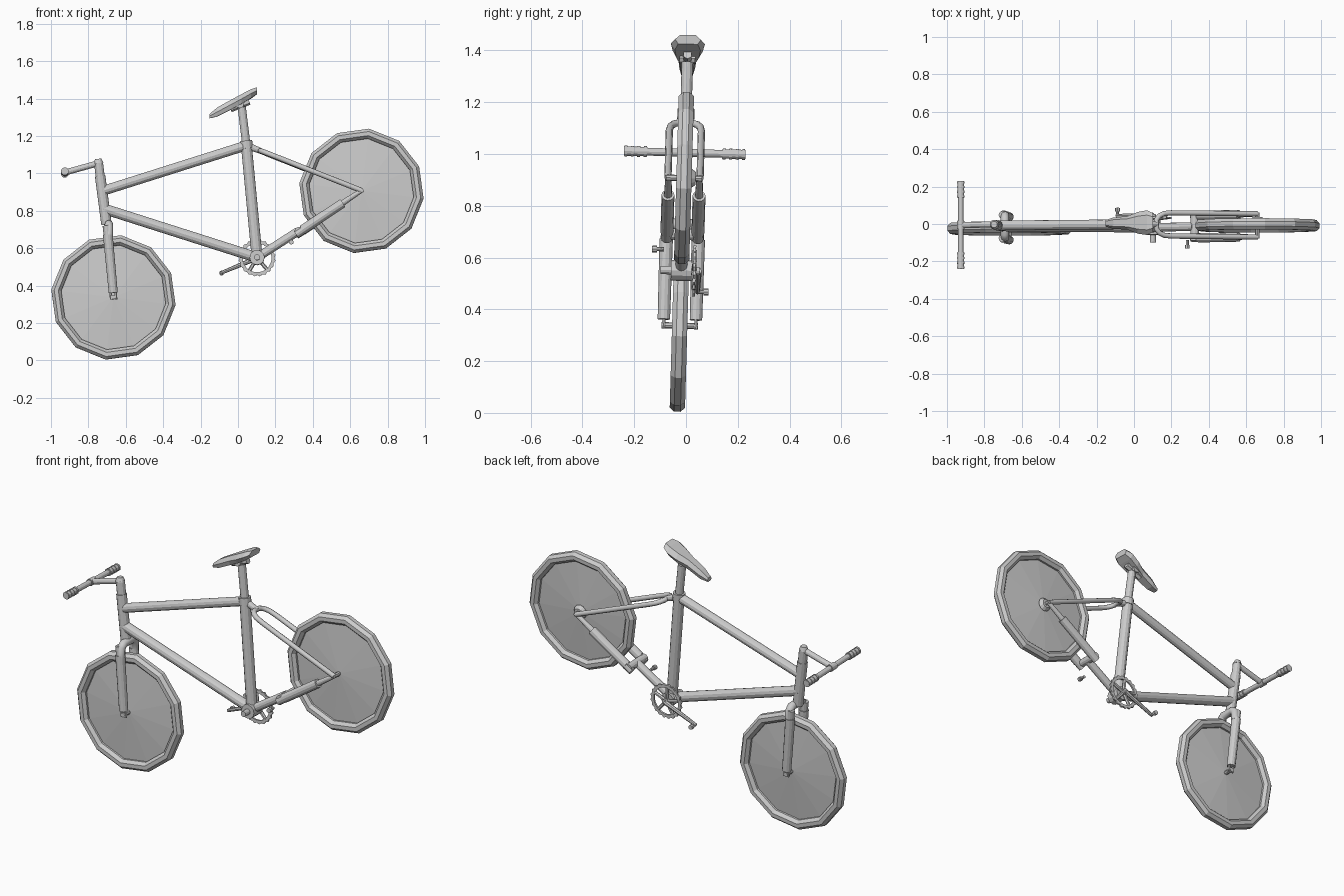
import bpy, bmesh, math
from mathutils import Matrix, Vector

if "Cube" in bpy.data.objects:
    bpy.data.objects.remove(bpy.data.objects["Cube"])

# The whole bicycle leans slightly sideways
LEAN = Matrix.Translation((0, -0.034, 0)) @ Matrix.Rotation(-0.029, 4, 'X')
PITCH = math.radians(23)

grey = bpy.data.materials.new("plain_grey")
grey.use_nodes = True
grey.diffuse_color = (0.6, 0.6, 0.6, 1)
grey.node_tree.nodes["Principled BSDF"].inputs["Base Color"].default_value = (0.6, 0.6, 0.6, 1)


def add(name, data):
    data.materials.append(grey)
    obj = bpy.data.objects.new(name, data)
    bpy.context.collection.objects.link(obj)
    obj.matrix_world = LEAN
    return obj


def finish(name, bm):
    bmesh.ops.recalc_face_normals(bm, faces=bm.faces)
    mesh = bpy.data.meshes.new(name)
    bm.to_mesh(mesh)
    bm.free()
    return add(name, mesh)


def cone(bm, p, q, r1, r2=None, sides=12):
    p, q = Vector(p), Vector(q)
    d = q - p
    m = Matrix.Translation((p + q) / 2) @ d.to_track_quat('Z', 'Y').to_matrix().to_4x4()
    bmesh.ops.create_cone(bm, cap_ends=True, segments=sides, radius1=r1,
                          radius2=r1 if r2 is None else r2, depth=d.length, matrix=m)


def tube(name, p, q, r1, r2=None, sides=12):
    bm = bmesh.new()
    cone(bm, p, q, r1, r2, sides)
    return finish(name, bm)


def rings_mesh(name, rings, closed=False):
    bm = bmesh.new()
    loops = [[bm.verts.new(c) for c in ring] for ring in rings]
    n = len(loops[0])
    pairs = list(zip(loops, loops[1:])) + ([(loops[-1], loops[0])] if closed else [])
    for a, b in pairs:
        for i in range(n):
            j = (i + 1) % n
            bm.faces.new((a[i], a[j], b[j], b[i]))
    if not closed:
        bm.faces.new(loops[0])
        bm.faces.new(loops[-1])
    return finish(name, bm)


def pipe(name, points, r):
    curve = bpy.data.curves.new(name, 'CURVE')
    curve.dimensions = '3D'
    curve.bevel_depth = r
    curve.bevel_resolution = 2
    curve.use_fill_caps = True
    spline = curve.splines.new('POLY')
    spline.points.add(len(points) - 1)
    for pt, c in zip(spline.points, points):
        pt.co = (*c, 1)
    return add(name, curve)


# Wheels: twelve-sided tyre and a shallow coned disc
def wheel(name, cx, cz, n=12):
    def ring(r, y):
        return [(cx + r * math.cos(PITCH + math.tau * i / n), y,
                 cz + r * math.sin(PITCH + math.tau * i / n)) for i in range(n)]
    section = [math.tau * (k + 0.5) / 8 for k in range(8)]
    rings_mesh(name + "_tyre", [ring(0.308 + 0.029 * math.cos(a), 0.032 * math.sin(a))
                                for a in section], closed=True)
    bm = bmesh.new()
    rim = [bm.verts.new(c) for c in ring(0.295, 0)]
    for side in (-1, 1):
        hub = bm.verts.new((cx, side * 0.02, cz))
        for i in range(n):
            bm.faces.new((rim[i], rim[(i + 1) % n], hub))
    finish(name + "_disc", bm)
    tube(name + "_axle", (cx, -0.07, cz), (cx, 0.07, cz), 0.012, sides=8)


FRONT, REAR = (-0.666, 0.337), (0.66, 0.907)
wheel("front_wheel", *FRONT)
wheel("rear_wheel", *REAR)
tube("rear_sprocket", (0.66, 0.025, 0.907), (0.66, 0.045, 0.907), 0.04, 0.025)

# Main frame
BB = (0.102, 0, 0.55)
SEAT = (0.045, 0, 1.15)
tube("top_tube", (-0.72, 0, 0.908), SEAT, 0.026)
tube("down_tube", (-0.72, 0, 0.812), BB, 0.028)
tube("seat_tube", BB, (0.043, 0, 1.17), 0.029)
tube("seat_post", (0.045, 0, 1.15), (0.02, 0, 1.355), 0.022)
tube("seat_collar", (0.047, 0, 1.135), (0.043, 0, 1.175), 0.033)
tube("head_tube", (-0.737, 0, 0.985), (-0.703, 0, 0.727), 0.028)
tube("steerer", (-0.746, 0, 1.06), (-0.735, 0, 0.97), 0.024)
tube("steerer_cap", (-0.748, 0, 1.078), (-0.746, 0, 1.055), 0.017, 0.026)

# Stem and handlebar with ribbed grips
BAR = (-0.926, 1.005)
tube("stem", (-0.746, 0, 1.055), (BAR[0], 0, BAR[1]), 0.016)
tube("handlebar", (BAR[0], -0.23, BAR[1]), (BAR[0], 0.23, BAR[1]), 0.015)
tube("bar_clamp", (BAR[0], -0.022, BAR[1]), (BAR[0], 0.022, BAR[1]), 0.02)
bm = bmesh.new()
for s in (-1, 1):
    cone(bm, (BAR[0], s * 0.145, BAR[1]), (BAR[0], s * 0.235, BAR[1]), 0.018)
    for k in range(4):
        y = 0.147 + k * 0.025
        cone(bm, (BAR[0], s * y, BAR[1]), (BAR[0], s * (y + 0.011), BAR[1]), 0.021)
finish("grips", bm)

# Front fork
pipe("fork_crown", [(-0.69, s * y, z) for s, y, z in
                    ((-1, 0.062, 0.66), (-1, 0.06, 0.71), (-1, 0.04, 0.728),
                     (1, 0.04, 0.728), (1, 0.06, 0.71), (1, 0.062, 0.66))], 0.023)
bm = bmesh.new()
for s in (-1, 1):
    y = s * 0.062
    cone(bm, (-0.703, y, 0.72), (-0.69, y, 0.62), 0.021)
    cone(bm, (-0.696, y, 0.67), (-0.667, y, 0.36), 0.026, 0.024)
    for dx in (-0.014, 0.012):
        cone(bm, (-0.667 + dx, y, 0.37), (-0.664 + dx, y, 0.325), 0.007, sides=6)
finish("fork_legs", bm)

# Rear stays: single lower tube, thick sleeves and thin ends
tube("lower_stay", BB, (0.32, 0, 0.69), 0.023)
tube("stay_crown", (0.325, -0.075, 0.69), (0.325, 0.075, 0.69), 0.022)
bm = bmesh.new()
for s in (-1, 1):
    y = s * 0.06
    cone(bm, (0.31, y, 0.672), (0.36, y, 0.705), 0.022)
    cone(bm, (0.345, y, 0.697), (0.56, y, 0.84), 0.025)
    cone(bm, (0.55, y, 0.834), (0.66, y, 0.907), 0.016, 0.012)
finish("lower_stay_legs", bm)

# Upper stays: one bent pipe forming an arch behind the seat tube
slope = (1.125 - REAR[1]) / (0.11 - REAR[0])
half = [(0.66, 0.062), (0.2, 0.062), (0.16, 0.058), (0.135, 0.045), (0.12, 0.024)]
arch = [(x, y, 1.125 + slope * (x - 0.11)) for x, y in half]
pipe("upper_stays", arch + [(x, -y, z) for x, y, z in reversed(arch)], 0.014)
tube("stay_bridge", SEAT, (0.125, 0, 1.119), 0.02, 0.015)

# Bottom bracket and chainring
bx, bz = BB[0], BB[2]
tube("bottom_bracket", (bx, -0.04, bz), (bx, 0.04, bz), 0.04)
tube("crank_axle", (bx, -0.08, bz), (bx, 0.07, bz), 0.016)


def circle(r, y, n=40, tooth=0.0):
    return [(bx + (r + tooth * (i % 2)) * math.cos(math.tau * i / n), y,
             bz + (r + tooth * (i % 2)) * math.sin(math.tau * i / n)) for i in range(n)]


rings_mesh("chainring", [circle(0.092, 0.045, tooth=0.008), circle(0.092, 0.055, tooth=0.008),
                         circle(0.077, 0.055), circle(0.077, 0.045)], closed=True)
bm = bmesh.new()
for k in range(5):
    a = math.tau * k / 5 + 0.4
    cone(bm, (bx, 0.05, bz), (bx + 0.08 * math.cos(a), 0.05, bz + 0.08 * math.sin(a)), 0.01, sides=6)
finish("chainring_spokes", bm)

# Crank arm and pedal spindles
tube("crank_arm", (bx, 0.065, bz), (-0.095, 0.065, 0.468), 0.014, 0.009, sides=8)
bm = bmesh.new()
for x, y, z, s in ((-0.088, 0.062, 0.47, 1), (0.285, -0.07, 0.63, -1)):
    cone(bm, (x, y, z), (x, y + s * 0.03, z), 0.008, sides=8)
    cone(bm, (x, y + s * 0.026, z), (x, y + s * 0.045, z), 0.013, sides=8)
finish("pedal_spindles", bm)

# Saddle: lofted from narrow nose to broad tail
stations = [(-0.152, 1.318, 1.295, 0.018), (-0.11, 1.353, 1.305, 0.03), (-0.035, 1.395, 1.343, 0.036),
            (0.02, 1.424, 1.372, 0.058), (0.07, 1.45, 1.402, 0.066), (0.102, 1.46, 1.425, 0.05)]
rings_mesh("saddle", [[(x, -w, (t + b) / 2), (x, -w * 0.6, t), (x, w * 0.6, t), (x, w, (t + b) / 2),
                       (x, w * 0.75, b), (x, -w * 0.75, b)] for x, t, b, w in stations])
tube("saddle_clamp", (0.01, -0.03, 1.37), (0.01, 0.03, 1.37), 0.022, sides=8)
tube("saddle_rail", (-0.04, 0, 1.345), (0.06, 0, 1.385), 0.018, sides=6)
